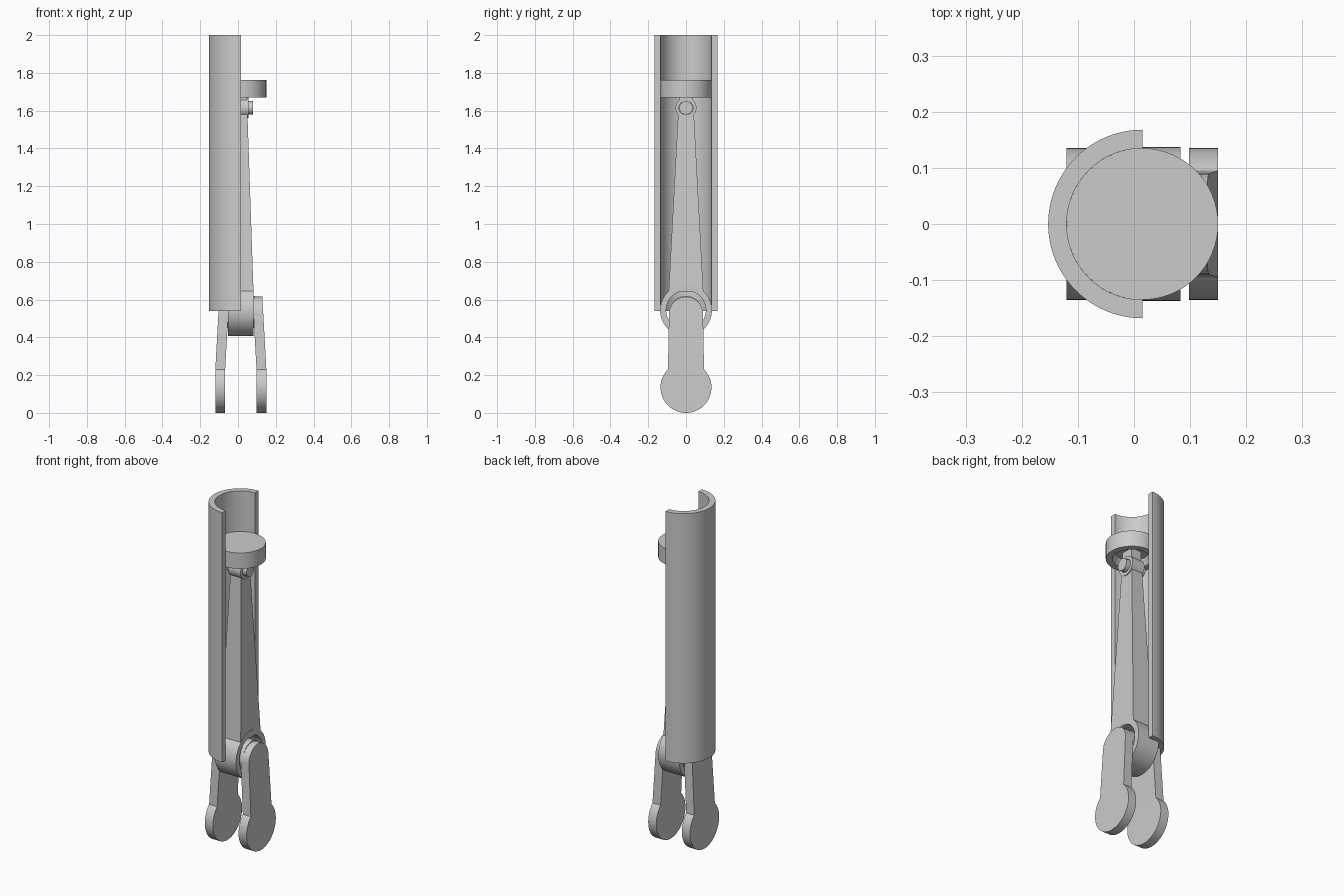
import bpy, bmesh
from math import sin, cos, pi, radians
from mathutils import Vector

if "Cube" in bpy.data.objects:
    bpy.data.objects.remove(bpy.data.objects["Cube"])

CX = 0.015  # shared axis of the whole mechanism


def finish(name, bm):
    bmesh.ops.recalc_face_normals(bm, faces=bm.faces)
    me = bpy.data.meshes.new(name)
    bm.to_mesh(me)
    bm.free()
    ob = bpy.data.objects.new(name, me)
    bpy.context.collection.objects.link(ob)
    bpy.ops.object.select_all(action='DESELECT')
    ob.select_set(True)
    bpy.context.view_layer.objects.active = ob
    bpy.ops.object.shade_smooth_by_angle(angle=radians(20))
    return ob


def arc(c, r, a0, a1, n):
    return [(c[0] + r * cos(a0 + (a1 - a0) * i / n),
             c[1] + r * sin(a0 + (a1 - a0) * i / n)) for i in range(n + 1)]


def extrude(bm, vec):
    res = bmesh.ops.extrude_face_region(bm, geom=bm.faces[:], use_keep_orig=True)
    vs = [g for g in res['geom'] if isinstance(g, bmesh.types.BMVert)]
    bmesh.ops.translate(bm, verts=vs, vec=vec)


def lathe(name, profile, origin, axis, steps=64):
    """Spin a closed (radius, height) profile about X or Z."""
    bm = bmesh.new()
    rings = []
    for i in range(steps):
        a = 2 * pi * i / steps
        ring = []
        for r, h in profile:
            p = (r * cos(a), r * sin(a), h) if axis == 'Z' else (h, r * cos(a), r * sin(a))
            ring.append(bm.verts.new(Vector(origin) + Vector(p)))
        rings.append(ring)
    n = len(profile)
    for i in range(steps):
        a, b = rings[i], rings[(i + 1) % steps]
        for j in range(n):
            k = (j + 1) % n
            bm.faces.new((a[j], a[k], b[k], b[j]))
    bmesh.ops.remove_doubles(bm, verts=bm.verts, dist=1e-5)
    return finish(name, bm)


# Cutaway cylinder wall
bm = bmesh.new()
outer = arc((CX, 0), 0.168, pi / 2, 3 * pi / 2, 48)
inner = arc((CX, 0), 0.135, pi / 2, 3 * pi / 2, 48)
vo = [bm.verts.new((x, y, 0.54)) for x, y in outer]
vi = [bm.verts.new((x, y, 0.54)) for x, y in inner]
for i in range(48):
    bm.faces.new((vo[i], vo[i + 1], vi[i + 1], vi[i]))
extrude(bm, (0, 0, 1.46))
finish("cylinder_wall", bm)

# Piston with recessed underside
lathe("piston", [(0, 1.763), (0.135, 1.763), (0.135, 1.67), (0.1, 1.67),
                 (0.085, 1.71), (0, 1.71)], (CX, 0, 0), 'Z')

# Rod ends and the pins running through them
lathe("rod_big_end", [(0.105, -0.068), (0.137, -0.068), (0.137, 0.068), (0.105, 0.068)],
      (CX, 0, 0.543), 'X')
lathe("rod_small_end", [(0.037, -0.04), (0.055, -0.04), (0.055, 0.04), (0.037, 0.04)],
      (CX, 0, 1.615), 'X', 48)
lathe("crank_pin", [(0, -0.075), (0.085, -0.075), (0.085, 0.075), (0, 0.075)],
      (CX, 0, 0.535), 'X')
lathe("piston_pin", [(0, -0.065), (0.035, -0.065), (0.035, 0.065), (0, 0.065)],
      (CX, 0, 1.615), 'X', 48)

# Tapered connecting rod
bm = bmesh.new()
bmesh.ops.create_cube(bm, size=2)
for v in bm.verts:
    top = v.co.z > 0
    hx, hy, z = (0.035, 0.042, 1.58) if top else (0.067, 0.092, 0.64)
    v.co = (CX + v.co.x * hx, v.co.y * hy, z)
finish("connecting_rod", bm)

# Small lug joining the piston to its pin
bm = bmesh.new()
bmesh.ops.create_cube(bm, size=1)
for v in bm.verts:
    v.co = (CX + v.co.x * 0.065, v.co.y * 0.07, 1.69 + v.co.z * 0.09)
finish("piston_lug", bm)


# Crank webs: round counterweight with an arm leaning inwards
def crank_web(name, side):
    bm = bmesh.new()
    a = pi / 4
    low = arc((0, 0.135), 0.135, a, -pi - a, 48)
    tip = arc((0, 0.525), 0.09, 0, pi, 24)
    lean = lambda z: max(0, z - 0.2305) * 0.055

    def vert(p):
        return bm.verts.new((CX + side * (0.135 - lean(p[1])), p[0], p[1]))
    lv = [vert(p) for p in low]
    tv = [vert(p) for p in tip]
    bm.faces.new(lv)
    bm.faces.new([lv[0]] + tv + [lv[-1]])
    extrude(bm, (-side * 0.052, 0, 0))
    finish(name, bm)


for label, side in (("left", -1), ("right", 1)):
    crank_web("crank_web_" + label, side)
